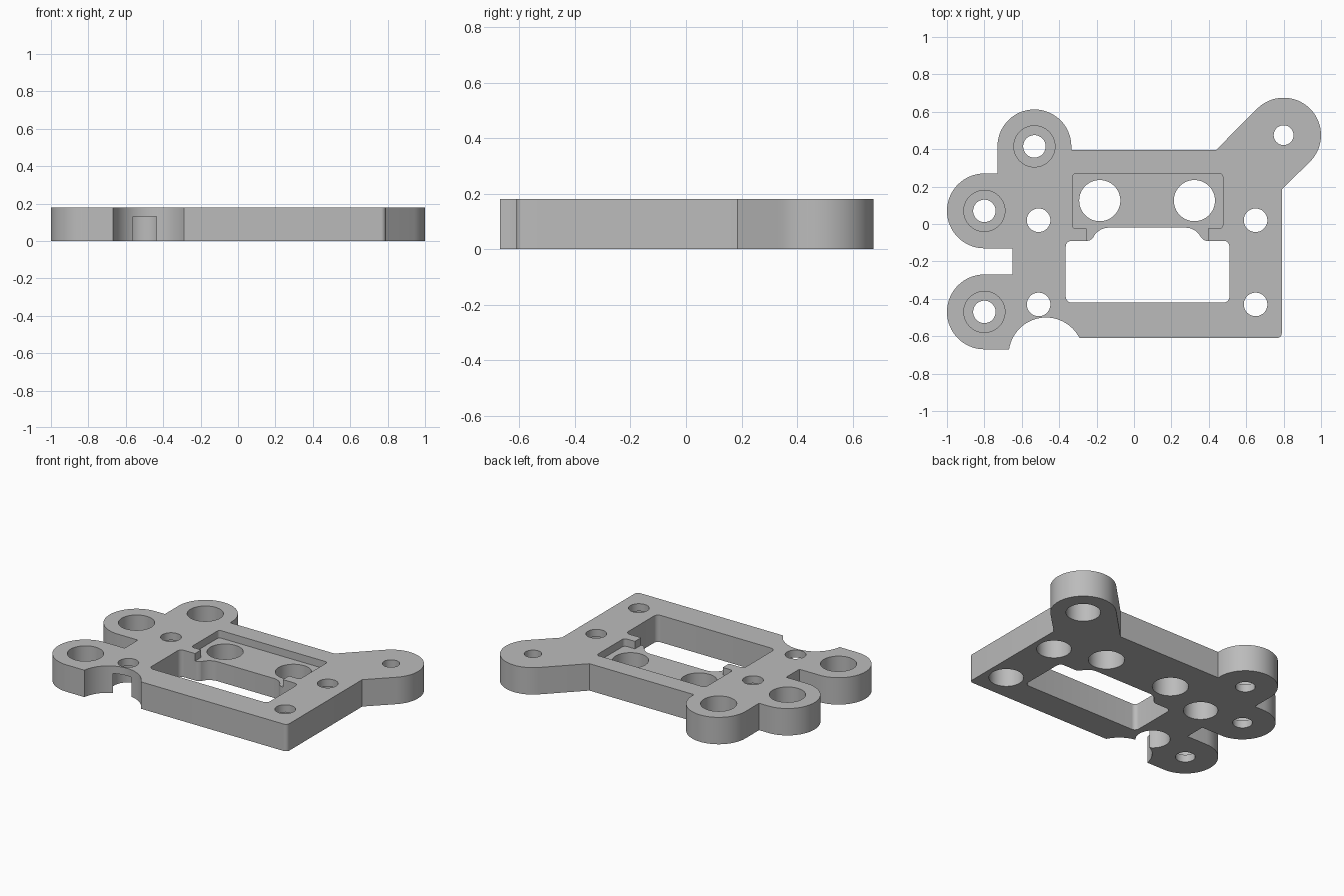
import bpy
import bmesh
from math import cos, sin, radians
from mathutils import Vector

cube = bpy.data.objects.get("Cube")
if cube:
    bpy.data.objects.remove(cube)

THICK = 0.18
FLOOR = 0.13      # pocket floor and height of the underside bores
LEDGE = 0.05      # ledge left under the lug counterbores
BELOW, ABOVE = -0.1, 0.3

grey = bpy.data.materials.new("plate grey")
grey.use_nodes = True
colour = (0.5, 0.5, 0.5, 1)
grey.diffuse_color = colour
grey.node_tree.nodes["Principled BSDF"].inputs["Base Color"].default_value = colour


def arc(cx, cy, r, start, end, steps=32):
    angles = [radians(start + (end - start) * i / steps) for i in range(steps + 1)]
    return [(cx + r * cos(a), cy + r * sin(a)) for a in angles]


def circle(cx, cy, r):
    return arc(cx, cy, r, 0, 360, 64)[:-1]


def fillet(corners, steps=6):
    """Round each (x, y, radius) corner with a smooth curve."""
    out = []
    for i, (x, y, r) in enumerate(corners):
        p = Vector((x, y))
        if r == 0:
            out.append((x, y))
            continue
        a = p + (Vector(corners[i - 1][:2]) - p).normalized() * r
        b = p + (Vector(corners[(i + 1) % len(corners)][:2]) - p).normalized() * r
        for k in range(steps + 1):
            t = k / steps
            # rational quadratic, close to a circular arc
            w = [(1 - t) ** 2, 1.414 * t * (1 - t), t * t]
            out.append(tuple((a * w[0] + p * w[1] + b * w[2]) / sum(w)))
    return out


def box(x0, x1, y0, y1, r):
    return fillet([(x0, y0, r), (x1, y0, r), (x1, y1, r), (x0, y1, r)])


def prism(name, points, z0, z1):
    bm = bmesh.new()
    face = bm.faces.new([bm.verts.new((x, y, z0)) for x, y in points])
    top = bmesh.ops.extrude_face_region(bm, geom=[face])
    verts = [v for v in top["geom"] if isinstance(v, bmesh.types.BMVert)]
    bmesh.ops.translate(bm, verts=verts, vec=(0, 0, z1 - z0))
    bmesh.ops.recalc_face_normals(bm, faces=bm.faces)
    mesh = bpy.data.meshes.new(name)
    bm.to_mesh(mesh)
    bm.free()
    mesh.materials.append(grey)
    obj = bpy.data.objects.new(name, mesh)
    bpy.context.collection.objects.link(obj)
    return obj


# Plate outline with four round lugs and a scalloped front edge
outline = (
    fillet([(-0.29, -0.61, 0), (0.79, -0.61, 0.025), (0.79, 0.185, 0)])
    + arc(0.8, 0.475, 0.2, -45, 135)
    + [(0.438, 0.395), (-0.335, 0.395)]
    + arc(-0.5325, 0.415, 0.1975, 0, 180)
    + [(-0.73, 0.27)]
    + arc(-0.8, 0.07, 0.2, 90, 270)
    + [(-0.65, -0.13), (-0.65, -0.27)]
    + arc(-0.8, -0.47, 0.2, 90, 270)
    + arc(-0.47, -0.70, 0.2, 171.4, 28)
)
plate = prism("mounting_plate", outline, 0, THICK)

cutters = []


def cut(name, points, z0=BELOW, z1=ABOVE):
    cutters.append(prism(name, points, z0, z1))


# Side lugs: through hole and counterbore from the top
for x, y in [(-0.5325, 0.415), (-0.8, 0.07), (-0.8, -0.47)]:
    cut("lug_hole", circle(x, y, 0.06))
    cut("lug_counterbore", circle(x, y, 0.11), LEDGE, ABOVE)

# Screw holes: through hole and counterbore from the underside
screws = [(x, y, 0.063) for x in (-0.51, 0.65) for y in (0.02, -0.43)]
for x, y, r in screws + [(0.8, 0.475, 0.053)]:
    cut("screw_hole", circle(x, y, r))
    cut("screw_counterbore", circle(x, y, 0.105), BELOW, FLOOR)

# Shallow pocket, its step toward the window, and two large holes
pocket = fillet([
    (-0.33, -0.025, 0.02), (-0.255, -0.025, 0), (-0.255, -0.2, 0),
    (0.395, -0.2, 0), (0.395, -0.025, 0), (0.475, -0.025, 0.02),
    (0.475, 0.27, 0.02), (-0.33, 0.27, 0.02)])
cut("pocket", pocket, FLOOR, ABOVE)
for x in (-0.183, 0.323):
    cut("large_hole", circle(x, 0.125, 0.11))

# Window with a raised, rounded upper tab
window = fillet([
    (-0.365, -0.42, 0.03), (0.51, -0.42, 0.03), (0.51, -0.09, 0.03),
    (0.365, -0.09, 0.025), (0.34, -0.02, 0.06), (-0.2, -0.02, 0.06),
    (-0.225, -0.09, 0.025), (-0.365, -0.09, 0.03)])
cut("window", window)

# Apply the cuts and drop the cutters
bpy.context.view_layer.objects.active = plate
for c in cutters:
    mod = plate.modifiers.new(c.name, "BOOLEAN")
    mod.operation = "DIFFERENCE"
    mod.solver = "EXACT"
    mod.object = c
    bpy.ops.object.modifier_apply(modifier=mod.name)
    bpy.data.objects.remove(c)

bpy.ops.object.select_all(action="DESELECT")
plate.select_set(True)
bpy.ops.object.shade_smooth_by_angle(angle=radians(30))
